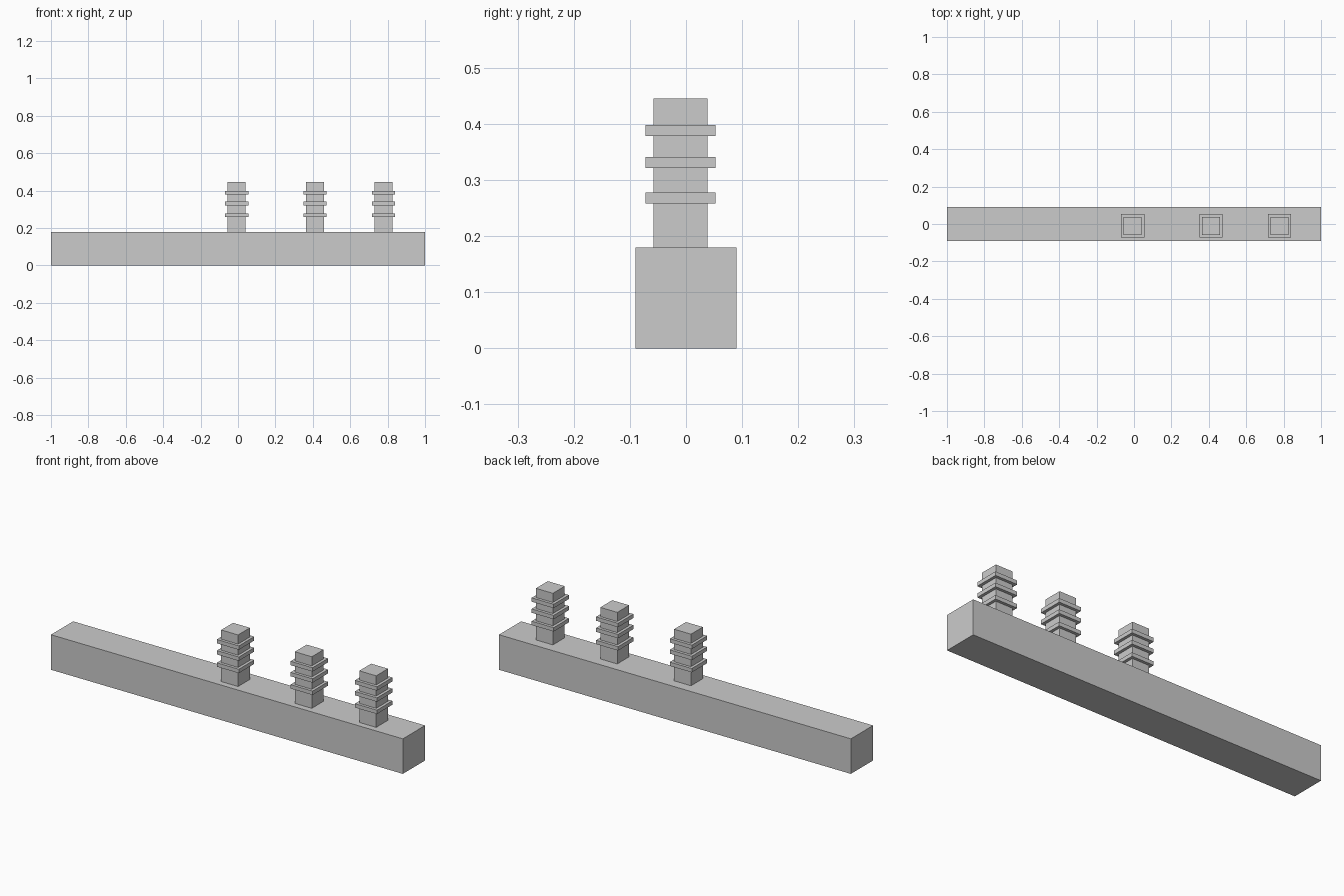
import bpy

if "Cube" in bpy.data.objects:
    bpy.data.objects.remove(bpy.data.objects["Cube"])

def box(name, center, size):
    bpy.ops.mesh.primitive_cube_add(size=1, location=center)
    ob = bpy.context.object
    ob.name = name
    ob.scale = size
    bpy.ops.object.transform_apply(location=False, rotation=False, scale=True)
    return ob

BASE_H, POST_TOP, POST_Y = 0.18, 0.445, -0.01

# long base beam
box("base_beam", (0, 0, BASE_H / 2), (2, 0.18, BASE_H))

# three square posts, each with three thin collars
for i, x in enumerate((-0.007, 0.412, 0.778), 1):
    box(f"post_{i}", (x, POST_Y, (BASE_H + POST_TOP) / 2),
        (0.096, 0.096, POST_TOP - BASE_H))
    for j, z in enumerate((0.268, 0.331, 0.388), 1):
        box(f"post_{i}_collar_{j}", (x, POST_Y, z), (0.125, 0.125, 0.02))
